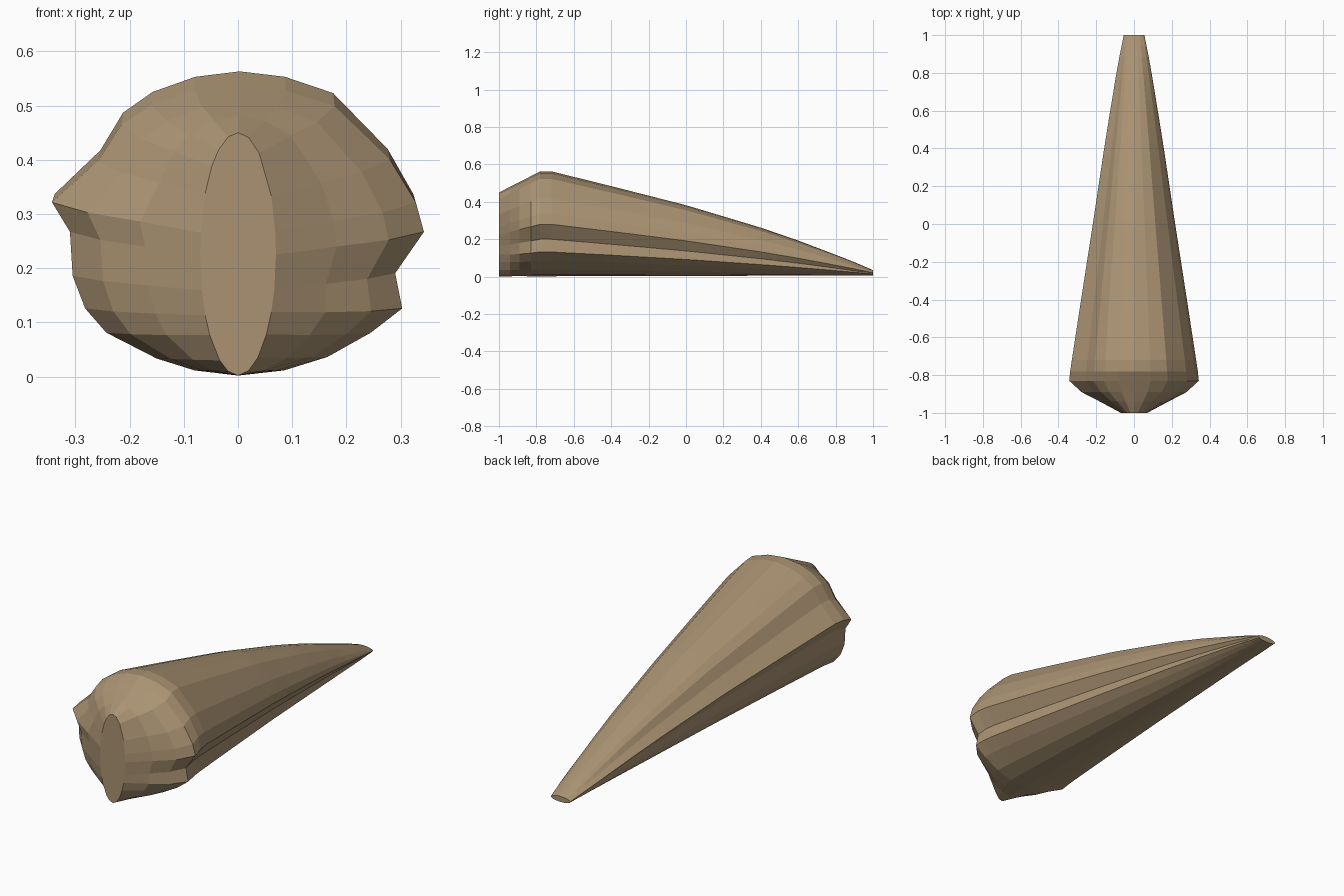
import bpy, bmesh
from math import atan2, cos, sin

if "Cube" in bpy.data.objects:
    bpy.data.objects.remove(bpy.data.objects["Cube"])

# Widest cross-section (x, z), with the side ridges, seen from the front
SECTION = [(0, .002), (.085, .012), (.165, .038), (.245, .085), (.303, .132), (.29, .2),
           (.343, .28), (.328, .337), (.28, .42), (.178, .523), (.088, .553), (.003, .563),
           (-.08, .553), (-.16, .525), (-.215, .487), (-.258, .417), (-.343, .337),
           (-.31, .28), (-.305, .195), (-.282, .132), (-.243, .085), (-.15, .035), (-.08, .012)]
HALF_W, TOP = .343, .563

# Length stations: y, half width, top height, bottom height, roundness (1 = plain ellipse)
STATIONS = [(-1, .07, .45, .002, 1), (-.94, .182, .481, .001, .4), (-.89, .278, .506, .001, .1),
            (-.83, .343, .537, 0, 0), (-.78, .338, .563, 0, 0), (-.72, .329, .563, 0, 0),
            (-.4, .28, .484, .002, 0), (0, .218, .382, .003, 0), (.4, .158, .262, .004, 0),
            (.6, .126, .193, .005, 0), (.8, .093, .117, .006, .1), (.9, .075, .078, .006, .3),
            (1, .055, .035, .007, .6)]


def station(y):
    for a, b in zip(STATIONS, STATIONS[1:]):
        if y <= b[0] + 1e-6:
            t = (y - a[0]) / (b[0] - a[0])
            return [p + (q - p) * t for p, q in zip(a, b)]


def ring(bm, y):
    _, w, top, low, rnd = station(y)
    verts = []
    for x, z in SECTION:
        a = atan2((z - TOP / 2) / (TOP / 2), x / .31)
        u = x / HALF_W * (1 - rnd) + cos(a) * rnd
        v = z / TOP * (1 - rnd) + (.5 + .5 * sin(a)) * rnd
        verts.append(bm.verts.new((u * w, y, low + v * (top - low))))
    return verts


# Tapered ridged body, lofted through closely spaced rings
bm = bmesh.new()
ys = [-1, -.94, -.89, -.83, -.78, -.72] + [-.72 + 1.72 * i / 30 for i in range(1, 31)]
rings = [ring(bm, y) for y in ys]
n = len(SECTION)
for a, b in zip(rings, rings[1:]):
    for i in range(n):
        j = (i + 1) % n
        bm.faces.new((a[i], a[j], b[j], b[i]))
bm.faces.new(rings[0][::-1])
bm.faces.new(rings[-1])
bmesh.ops.recalc_face_normals(bm, faces=bm.faces)

mesh = bpy.data.meshes.new("ridged_cone_body")
bm.to_mesh(mesh)
bm.free()
body = bpy.data.objects.new("ridged_cone_body", mesh)
bpy.context.collection.objects.link(body)

# Tan colour
mat = bpy.data.materials.new("tan")
mat.diffuse_color = (.40, .29, .17, 1)
mat.use_nodes = True
mat.node_tree.nodes["Principled BSDF"].inputs["Base Color"].default_value = mat.diffuse_color
mesh.materials.append(mat)
